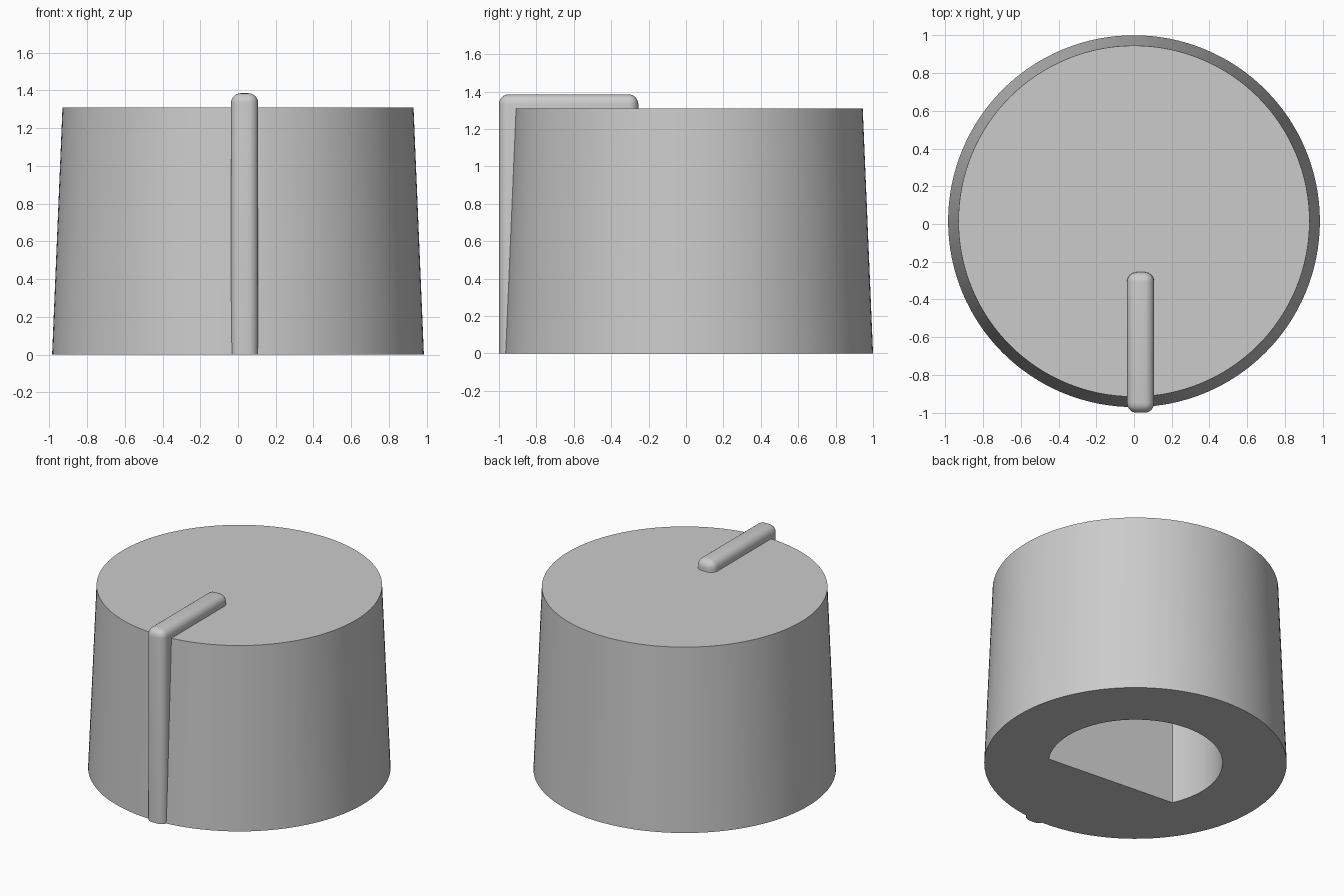
import bpy, bmesh, math
from mathutils import Matrix, Vector

cube = bpy.data.objects.get("Cube")
if cube:
    bpy.data.objects.remove(cube, do_unlink=True)

grey = bpy.data.materials.new("plain grey")
grey.use_nodes = True
grey.diffuse_color = (0.6, 0.6, 0.6, 1)
grey.node_tree.nodes["Principled BSDF"].inputs["Base Color"].default_value = (0.6, 0.6, 0.6, 1)

HEIGHT = 1.31
CENTRE_Y = 0.015


def make_object(name, bm):
    bmesh.ops.recalc_face_normals(bm, faces=bm.faces[:])
    mesh = bpy.data.meshes.new(name)
    bm.to_mesh(mesh)
    bm.free()
    mesh.materials.append(grey)
    obj = bpy.data.objects.new(name, mesh)
    bpy.context.collection.objects.link(obj)
    return obj


def prism(name, points, direction):
    """Extrude a closed outline along a direction."""
    bm = bmesh.new()
    face = bm.faces.new([bm.verts.new(p) for p in points])
    result = bmesh.ops.extrude_face_region(bm, geom=[face])
    moved = [v for v in result["geom"] if isinstance(v, bmesh.types.BMVert)]
    bmesh.ops.translate(bm, verts=moved, vec=Vector(direction))
    return make_object(name, bm)


def activate(obj):
    bpy.ops.object.select_all(action="DESELECT")
    obj.select_set(True)
    bpy.context.view_layer.objects.active = obj


def smooth(obj):
    activate(obj)
    bpy.ops.object.shade_smooth_by_angle(angle=math.radians(30))


# Tapered knob body
bm = bmesh.new()
bmesh.ops.create_cone(bm, cap_ends=True, segments=128, radius1=0.985, radius2=0.93,
                      depth=HEIGHT, matrix=Matrix.Translation((0, CENTRE_Y, HEIGHT / 2)))
body = make_object("knob_body", bm)

# D-shaped shaft socket cut into the underside
start, end, steps, radius = math.radians(-34.5), math.radians(205), 64, 0.567
outline = []
for i in range(steps + 1):
    a = start + (end - start) * i / steps
    outline.append((radius * math.cos(a), CENTRE_Y + radius * math.sin(a), -0.1))
cutter = prism("socket_cutter", outline, (0, 0, 1.1))
cutter.hide_render = True
cut = body.modifiers.new("socket", "BOOLEAN")
cut.operation = "DIFFERENCE"
cut.solver = "EXACT"
cut.object = cutter
activate(body)
bpy.ops.object.modifier_apply(modifier=cut.name)
bpy.data.objects.remove(cutter, do_unlink=True)
smooth(body)

# Raised pointer running down the front and over the top
side = [(-1, 0), (-1, 1.385), (-0.255, 1.385), (-0.255, 1.2), (-0.8, 1.2), (-0.8, 0)]
pointer = prism("pointer", [(-0.037, y, z) for y, z in side], (0.144, 0, 0))
bm = bmesh.new()
bm.from_mesh(pointer.data)
rounded = [e for e in bm.edges
           if all(v.co.y < -0.9 or v.co.z > 1.3 or v.co.y > -0.3 for v in e.verts)
           and any(v.co.z > 1.3 for v in e.verts)]
bmesh.ops.bevel(bm, geom=rounded, offset=0.052, segments=6, profile=0.5,
                affect="EDGES", clamp_overlap=True)
bm.to_mesh(pointer.data)
bm.free()
smooth(pointer)
